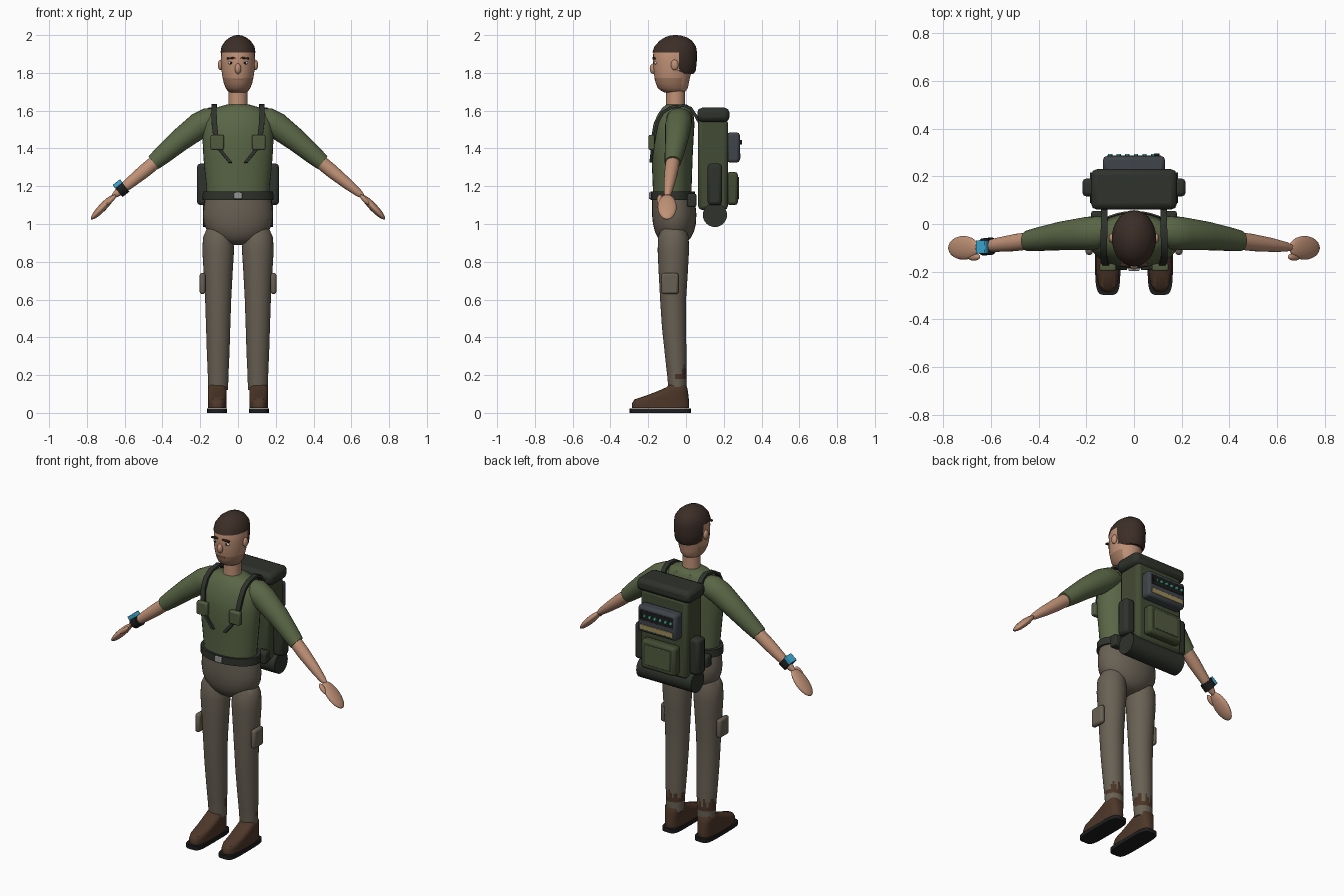
import bpy, bmesh, math
from mathutils import Vector
from math import pi, cos, sin, radians


def mat(name, r, g, b):
    m = bpy.data.materials.new(name)
    m.diffuse_color = (r, g, b, 1)
    return m


SHIRT = mat("shirt_green", .10, .13, .06)
PANTS = mat("trouser_khaki", .14, .118, .088)
MUD = mat("mud", .07, .035, .02)
SKIN = mat("skin", .52, .28, .18)
STUBBLE = mat("stubble", .36, .19, .12)
HAIR = mat("hair_brown", .045, .027, .02)
PACK = mat("pack_olive", .055, .07, .033)
POUCH = mat("pouch_olive", .085, .105, .05)
DARK = mat("dark_fabric", .028, .032, .025)
BLACK = mat("black", .012, .012, .012)
BOOT = mat("boot_leather", .075, .038, .022)
METAL = mat("metal", .3, .3, .3)
GREY = mat("device_grey", .05, .058, .068)
TAN = mat("tan_strip", .34, .26, .1)
LED = mat("led_green", .08, .6, .38)
BLUE = mat("screen_blue", .05, .42, .7)
WHITE = mat("eye_white", .8, .8, .78)


def finish(ob, *mats):
    for m in mats:
        ob.data.materials.append(m)
    bpy.ops.object.select_all(action='DESELECT')
    bpy.context.view_layer.objects.active = ob
    ob.select_set(True)
    bpy.ops.object.shade_smooth_by_angle(angle=radians(40))
    return ob


def loft(name, rings, *mats, n=32, p=2, phase=0, rule=None, drop=None):
    """Skin rings of (centre, u, v); p > 2 squares the section."""
    bm = bmesh.new()
    loops = []
    for c, u, v in rings:
        row = []
        for i in range(n):
            a = 2 * pi * i / n + phase
            k, l = cos(a), sin(a)
            k = math.copysign(abs(k) ** (2 / p), k)
            l = math.copysign(abs(l) ** (2 / p), l)
            row.append(bm.verts.new(Vector(c) + Vector(u) * k + Vector(v) * l))
        loops.append(row)
    for a, b in zip(loops, loops[1:]):
        for i in range(n):
            j = (i + 1) % n
            bm.faces.new((a[i], a[j], b[j], b[i]))
    bm.faces.new(loops[0])
    bm.faces.new(loops[-1])
    bmesh.ops.recalc_face_normals(bm, faces=bm.faces)
    if rule:
        for f in bm.faces:
            f.material_index = int(rule(f.calc_center_median()))
    if drop:
        bmesh.ops.delete(bm, geom=[f for f in bm.faces if drop(f.calc_center_median())], context='FACES')
    me = bpy.data.meshes.new(name)
    bm.to_mesh(me)
    bm.free()
    ob = bpy.data.objects.new(name, me)
    bpy.context.collection.objects.link(ob)
    return finish(ob, *mats)


def stack(name, rows, *mats, x=0, **kw):
    """Horizontal rings from rows of (z, half width, y front, y back)."""
    return loft(name, [((x, (a + b) / 2, z), (r, 0, 0), (0, (b - a) / 2, 0)) for z, r, a, b in rows], *mats, **kw)


def limb(name, s, pts, m):
    """Round limb along the arm from points of (x, y, z, radius)."""
    return loft(name, [((s * x, y, z), (s * .63 * r, 0, .776 * r), (0, r, 0)) for x, y, z, r in pts], m, n=24)


def box(name, c, size, m, bevel=.008, ry=0):
    bpy.ops.mesh.primitive_cube_add(size=1, location=c, rotation=(0, ry, 0))
    ob = bpy.context.object
    ob.name = name
    ob.scale = size
    bpy.ops.object.transform_apply(location=False, rotation=False, scale=True)
    if bevel:
        b = ob.modifiers.new("bevel", 'BEVEL')
        b.width, b.segments = bevel, 2
    return finish(ob, m)


def ball(name, c, r, m, ry=0):
    bpy.ops.mesh.primitive_uv_sphere_add(segments=20, ring_count=12, radius=1, location=c, rotation=(0, ry, 0))
    ob = bpy.context.object
    ob.name = name
    ob.scale = r
    return finish(ob, m)


def rod(name, c, r, depth, m, rot, n=24):
    bpy.ops.mesh.primitive_cylinder_add(vertices=n, radius=r, depth=depth, location=c, rotation=rot)
    bpy.context.object.name = name
    return finish(bpy.context.object, m)


# Trunk
stack("shirt", [(1.14, .166, -.175, .03), (1.2, .168, -.176, .03), (1.35, .183, -.182, .035),
                (1.45, .188, -.185, .04), (1.53, .182, -.172, .045), (1.58, .162, -.15, .04),
                (1.615, .12, -.125, .03), (1.632, .06, -.105, .005)], SHIRT)
stack("hips", [(.89, .035, -.09, -.03), (.902, .09, -.125, 0), (.925, .13, -.148, .025), (.96, .162, -.165, .042),
               (1.0, .18, -.175, .052), (1.05, .186, -.18, .055), (1.1, .18, -.18, .05), (1.15, .172, -.178, .04)], PANTS)
stack("belt", [(1.128, .188, -.188, .05), (1.172, .186, -.188, .048)], DARK)
box("belt_buckle", (0, -.19, 1.15), (.046, .014, .036), METAL, .004)

# Head
stack("neck", [(1.58, .053, -.107, -.003), (1.65, .05, -.105, -.005), (1.74, .05, -.105, -.005)], SKIN)
stack("head", [(1.695, .04, -.11, -.01), (1.705, .055, -.132, .0), (1.72, .065, -.15, .01), (1.745, .075, -.16, .015),
               (1.772, .081, -.166, .02), (1.81, .087, -.172, .03), (1.86, .09, -.175, .045), (1.91, .089, -.173, .05),
               (1.95, .075, -.155, .035), (1.975, .05, -.12, 0)], SKIN, STUBBLE,
      rule=lambda c: c.z < 1.77 and c.y < -.03)
stack("hair", [(1.795, .07, -.12, .04), (1.812, .086, -.165, .052), (1.86, .092, -.178, .057), (1.908, .093, -.178, .058),
               (1.94, .087, -.167, .053), (1.97, .067, -.14, .032), (1.988, .043, -.112, .005),
               (1.997, .022, -.085, -.025), (2.0, .006, -.063, -.048)], HAIR,
      drop=lambda c: c.z < 1.905 and c.y < -.045)
ball("nose", (0, -.172, 1.822), (.017, .02, .028), SKIN)
box("mouth", (0, -.164, 1.768), (.05, .008, .006), STUBBLE, .002)
for s in (1, -1):
    ball("ear", (s * .093, -.06, 1.842), (.013, .02, .028), SKIN)
    ball("eye", (s * .04, -.16, 1.853), (.014, .009, .008), WHITE)
    ball("pupil", (s * .038, -.167, 1.853), (.006, .005, .006), BLACK)
    box("eyebrow", (s * .037, -.17, 1.878), (.045, .016, .009), HAIR, .002, ry=s * .1)

for s in (1, -1):
    # Arms
    limb("sleeve", s, [(.1, -.035, 1.575, .045), (.135, -.035, 1.56, .068), (.2, -.04, 1.525, .07),
                       (.31, -.05, 1.442, .06), (.4, -.063, 1.365, .05), (.447, -.07, 1.325, .043)], SHIRT)
    limb("forearm", s, [(.42, -.068, 1.343, .037), (.5, -.078, 1.277, .036), (.58, -.088, 1.212, .029),
                        (.64, -.096, 1.163, .02), (.66, -.098, 1.147, .012)], SKIN)
    ball("hand", (s * .715, -.1, 1.09), (.021, .05, .09), SKIN, ry=s * radians(136))
    ball("thumb", (s * .672, -.138, 1.128), (.013, .016, .036), SKIN, ry=s * radians(136))
    # Legs with muddy cuffs
    stack("trouser_leg", [(.99, .03, -.1, -.03), (.975, .06, -.13, 0), (.93, .08, -.148, .014), (.86, .084, -.15, .016),
                          (.75, .077, -.145, .01), (.6, .069, -.137, 0), (.45, .064, -.127, .0), (.32, .06, -.113, .002),
                          (.255, .057, -.106, .003), (.235, .056, -.104, .003), (.205, .055, -.1, .003),
                          (.18, .054, -.098, .003), (.12, .052, -.092, .002)], PANTS, MUD, x=s * .105,
          rule=lambda c: .18 < c.z < .23 + .02 * sin(c.x * 190) and c.y > -.06)
    # Boots
    stack("boot", [(.025, .05, -.285, .015), (.05, .05, -.287, .017), (.072, .05, -.272, .015), (.09, .05, -.215, .013),
                   (.115, .05, -.15, .01), (.135, .048, -.105, .006), (.148, .042, -.09, 0)], BOOT, x=s * .11, p=2.8)
    stack("boot_sole", [(0, .053, -.298, .026), (.024, .053, -.298, .026)], BLACK, x=s * .11, p=4.5)
    # Pouches
    box("thigh_pouch", (s * .188, -.085, .685), (.03, .09, .112), PANTS, .012)
    box("belt_pouch", (s * .15, .03, 1.125), (.06, .05, .072), DARK, .01)
    box("chest_pouch", (s * .11, -.182, 1.432), (.07, .032, .08), POUCH, .008)
    # Shoulder straps
    path = [(.125, .075, 1.53), (.125, .05, 1.575), (.125, .025, 1.613), (.125, -.01, 1.628), (.127, -.08, 1.618),
            (.127, -.125, 1.59), (.126, -.152, 1.54), (.118, -.166, 1.47), (.1, -.178, 1.4), (.04, -.186, 1.325)]
    rings = []
    for i, q in enumerate(path):
        a, b = path[max(i - 1, 0)], path[min(i + 1, len(path) - 1)]
        t = Vector((0, b[1] - a[1], b[2] - a[2])).normalized()
        w = .02 if i < 8 else .014
        rings.append(((s * q[0], q[1], q[2]), (w, 0, 0), (0, -t.z * .011, t.y * .011)))
    loft("shoulder_strap", rings, DARK, n=4, phase=pi / 4)
    # Backpack side pockets
    box("side_pocket", (s * .184, .153, 1.21), (.066, .076, .22), DARK, .018)

# Wrist device
limb("wrist_band", -1, [(.598, -.093, 1.2, .037), (.634, -.096, 1.171, .036)], BLACK)
box("wrist_screen", (-.637, -.096, 1.212), (.05, .055, .024), BLUE, .003, ry=radians(-39))

# Backpack
box("pack_body", (0, .143, 1.315), (.314, .158, .48), PACK, .02)
box("pack_lid", (0, .145, 1.578), (.36, .17, .075), DARK, .025)
rod("bed_roll", (0, .153, 1.048), .064, .37, DARK, (0, pi / 2, 0), 32)
box("lower_pocket", (0, .245, 1.188), (.23, .06, .175), PACK, .016)
box("pocket_flap", (0, .275, 1.19), (.17, .01, .12), POUCH, .004)

# Electronics panel on the pack
box("device_panel", (0, .25, 1.405), (.26, .07, .16), GREY, .016)
box("device_strip", (0, .285, 1.36), (.22, .006, .03), TAN, .002)
box("device_face", (0, .285, 1.432), (.225, .004, .06), BLACK, .001)
for i in range(6):
    rod("indicator_light", (-.1 + i * .036, .288, 1.432), .009, .012, LED, (pi / 2, 0, 0), 12)
rod("device_knob", (.095, .288, 1.432), .012, .016, BLACK, (pi / 2, 0, 0), 16)
